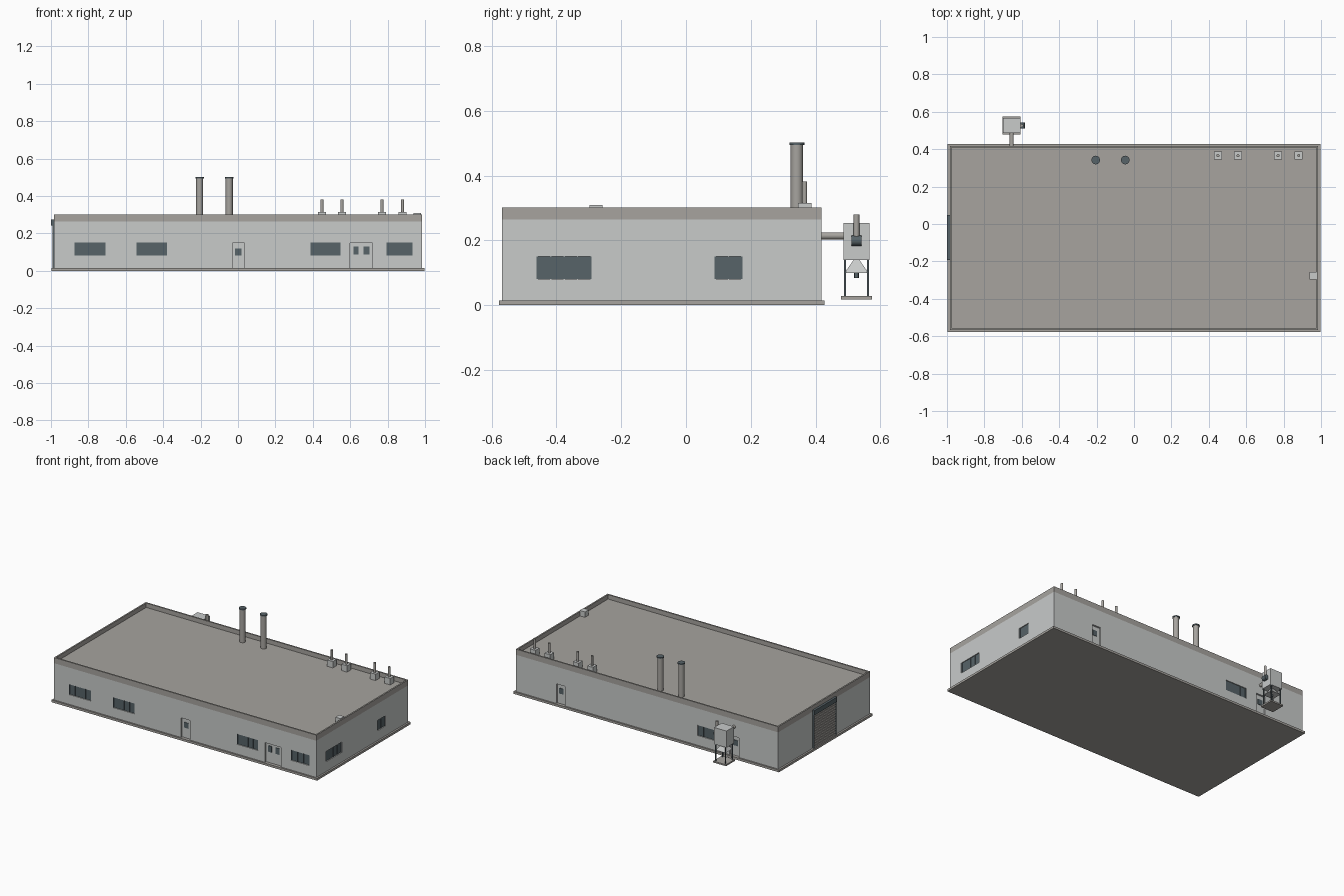
import bpy, bmesh, math
from mathutils import Matrix

if "Cube" in bpy.data.objects:
    bpy.data.objects.remove(bpy.data.objects["Cube"])


def material(name, rgb):
    m = bpy.data.materials.new(name)
    m.diffuse_color = (*rgb, 1)
    m.use_nodes = True
    m.node_tree.nodes["Principled BSDF"].inputs["Base Color"].default_value = m.diffuse_color
    return m


LIGHT = material("pale_wall_grey", (0.58, 0.595, 0.59))
WARM = material("warm_roof_grey", (0.385, 0.37, 0.345))
DARK = material("dark_slate", (0.095, 0.125, 0.138))


def finish(name, bm, mat, smooth=False):
    me = bpy.data.meshes.new(name)
    bmesh.ops.recalc_face_normals(bm, faces=bm.faces)
    bm.to_mesh(me)
    bm.free()
    ob = bpy.data.objects.new(name, me)
    bpy.context.collection.objects.link(ob)
    me.materials.append(mat)
    if smooth:
        bpy.ops.object.select_all(action='DESELECT')
        ob.select_set(True)
        bpy.context.view_layer.objects.active = ob
        bpy.ops.object.shade_smooth_by_angle()
    return ob


def add_box(bm, x0, x1, y0, y1, z0, z1):
    m = Matrix.Translation(((x0 + x1) / 2, (y0 + y1) / 2, (z0 + z1) / 2))
    bmesh.ops.create_cube(bm, size=1, matrix=m @ Matrix.Diagonal((x1 - x0, y1 - y0, z1 - z0, 1)))


def boxes(name, mat, *dims):
    bm = bmesh.new()
    for d in dims:
        add_box(bm, *d)
    return finish(name, bm, mat)


def tube(name, mat, centre, r, length, axis='Z', r2=None, sides=24):
    bm = bmesh.new()
    rot = {'X': Matrix.Rotation(math.pi / 2, 4, 'Y'),
           'Y': Matrix.Rotation(math.pi / 2, 4, 'X'), 'Z': Matrix()}[axis]
    bmesh.ops.create_cone(bm, cap_ends=True, segments=sides, radius1=r,
                          radius2=r if r2 is None else r2, depth=length,
                          matrix=Matrix.Translation(centre) @ rot)
    return finish(name, bm, mat, sides > 4)


X, YF, YB = 0.985, -0.567, 0.418       # outer wall planes
BASE, BAND, TOP = 0.015, 0.264, 0.302  # plinth, parapet start, parapet top
T, DEEP = 0.01, 0.012                  # parapet thickness, recess depth


def on_wall(side, a, b, z0, z1, near, far):
    """Box on a wall, spanning depths near..far measured inwards."""
    if side == 'front':
        return (a, b, YF + near, YF + far, z0, z1)
    if side == 'back':
        return (a, b, YB - far, YB - near, z0, z1)
    return (X - far, X - near, a, b, z0, z1)


# Openings: side, start, end
windows = [('front', -0.873, -0.708), ('front', -0.543, -0.38), ('front', 0.388, 0.548),
           ('front', 0.794, 0.933), ('right', -0.461, -0.291), ('right', 0.088, 0.174),
           ('back', -0.54, -0.38)]
doors = [('front', -0.03, 0.035), ('front', 0.60, 0.72), ('back', 0.615, 0.68),
         ('back', -0.69, -0.62)]
panes = [('front', -0.015, 0.018, 0.083, 0.12), ('front', 0.617, 0.643, 0.088, 0.13),
         ('front', 0.672, 0.702, 0.088, 0.13), ('back', 0.635, 0.668, 0.083, 0.12),
         ('back', -0.675, -0.64, 0.083, 0.12)]

# Plinth and walls with recessed openings
boxes("plinth", WARM, (-0.997, 0.997, YF - 0.01, YB + 0.01, 0, BASE))
walls = boxes("walls", LIGHT, (-X, X, YF, YB, BASE, BAND))
cutter = boxes("opening_cutter", LIGHT,
               *[on_wall(s, a, b, 0.081, 0.151, -0.02, DEEP) for s, a, b in windows],
               *[on_wall(s, a, b, 0.0, 0.148, -0.02, DEEP) for s, a, b in doors])
cutter.hide_render = True
mod = walls.modifiers.new("openings", 'BOOLEAN')
mod.operation, mod.solver, mod.object = 'DIFFERENCE', 'EXACT', cutter
bpy.context.view_layer.objects.active = walls
bpy.ops.object.modifier_apply(modifier=mod.name)
bpy.data.objects.remove(cutter)

# Window glass with mullions, and door panes
glass = []
for s, a, b in windows:
    glass.append(on_wall(s, a, b, 0.081, 0.151, 0.006, DEEP))
    n = max(2, round((b - a) / 0.04))
    for i in range(n + 1):
        c = a + 0.002 + (b - a - 0.004) * i / n
        glass.append(on_wall(s, c - 0.002, c + 0.002, 0.081, 0.151, 0.003, 0.007))
boxes("window_glass", DARK, *glass)
boxes("door_panes", DARK, *[on_wall(*p, DEEP - 0.003, DEEP + 0.002) for p in panes])

# Parapet ring and roof deck
boxes("parapet", WARM, (-X, X, YF, YF + T, BAND, TOP), (-X, X, YB - T, YB, BAND, TOP),
      (-X, -X + T, YF + T, YB - T, BAND, TOP), (X - T, X, YF + T, YB - T, BAND, TOP))
boxes("roof_deck", WARM, (-X + T, X - T, YF + T, YB - T, BAND - 0.005, 0.272))

# Roller shutter on the left wall
Y0, Y1 = -0.19, 0.045
step = (0.243 - BASE) / 14
boxes("shutter_slats", WARM,
      *[(-X - 0.005, -X + 0.002, Y0, Y1, BASE + i * step, BASE + (i + 0.8) * step) for i in range(14)],
      (-X - 0.002, -X + 0.002, Y0, Y1, BASE, 0.243))
boxes("shutter_rails", DARK,
      *[(-X - 0.008, -X + 0.002, y - 0.003, y + 0.003, BASE, 0.243) for y in (Y0, Y1)])
boxes("shutter_housing", DARK, (-1.0, -X + 0.002, Y0 - 0.003, Y1 + 0.003, 0.243, 0.275))

# Tall chimneys
for i, x in enumerate((-0.205, -0.047)):
    tube(f"chimney_{i}", WARM, (x, 0.342, 0.382), 0.019, 0.225)
    tube(f"chimney_cap_{i}", DARK, (x, 0.342, 0.498), 0.023, 0.008)

# Roof vents
for i, x in enumerate((0.449, 0.556, 0.77, 0.88)):
    boxes(f"vent_box_{i}", LIGHT, (x - 0.021, x + 0.021, 0.345, 0.387, 0.27, 0.315))
    tube(f"vent_pipe_{i}", WARM, (x, 0.366, 0.347), 0.008, 0.07, sides=16)
boxes("roof_hatch", LIGHT, (0.938, 0.978, -0.297, -0.257, 0.27, 0.309))

# Dust collector behind the building
CX, CY = -0.654, 0.526
boxes("collector_body", LIGHT, (CX - 0.046, CX + 0.046, CY - 0.04, CY + 0.04, 0.14, 0.253))
hopper = tube("collector_hopper", LIGHT, (0, 0, 0), 0.052, 0.04, r2=0.012, sides=4)
hopper.rotation_euler.z = math.pi / 4
hopper.location = (CX, CY, 0.12)
tube("hopper_outlet", DARK, (CX, CY, 0.093), 0.007, 0.018, sides=16)
boxes("collector_legs", DARK,
      *[(CX + sx * 0.036 - 0.003, CX + sx * 0.036 + 0.003,
         CY + sy * 0.036 - 0.003, CY + sy * 0.036 + 0.003, 0.025, 0.141)
        for sx in (-1, 1) for sy in (-1, 1)])
boxes("collector_base", WARM, (CX - 0.048, CX + 0.048, CY - 0.048, CY + 0.048, 0.018, 0.028))
tube("wall_duct", WARM, (CX, 0.452, 0.214), 0.011, 0.075, 'Y')
tube("fan_housing", DARK, (-0.6, CY, 0.199), 0.016, 0.031, 'Y')
tube("fan_stack", WARM, (-0.6, CY, 0.245), 0.009, 0.07)
